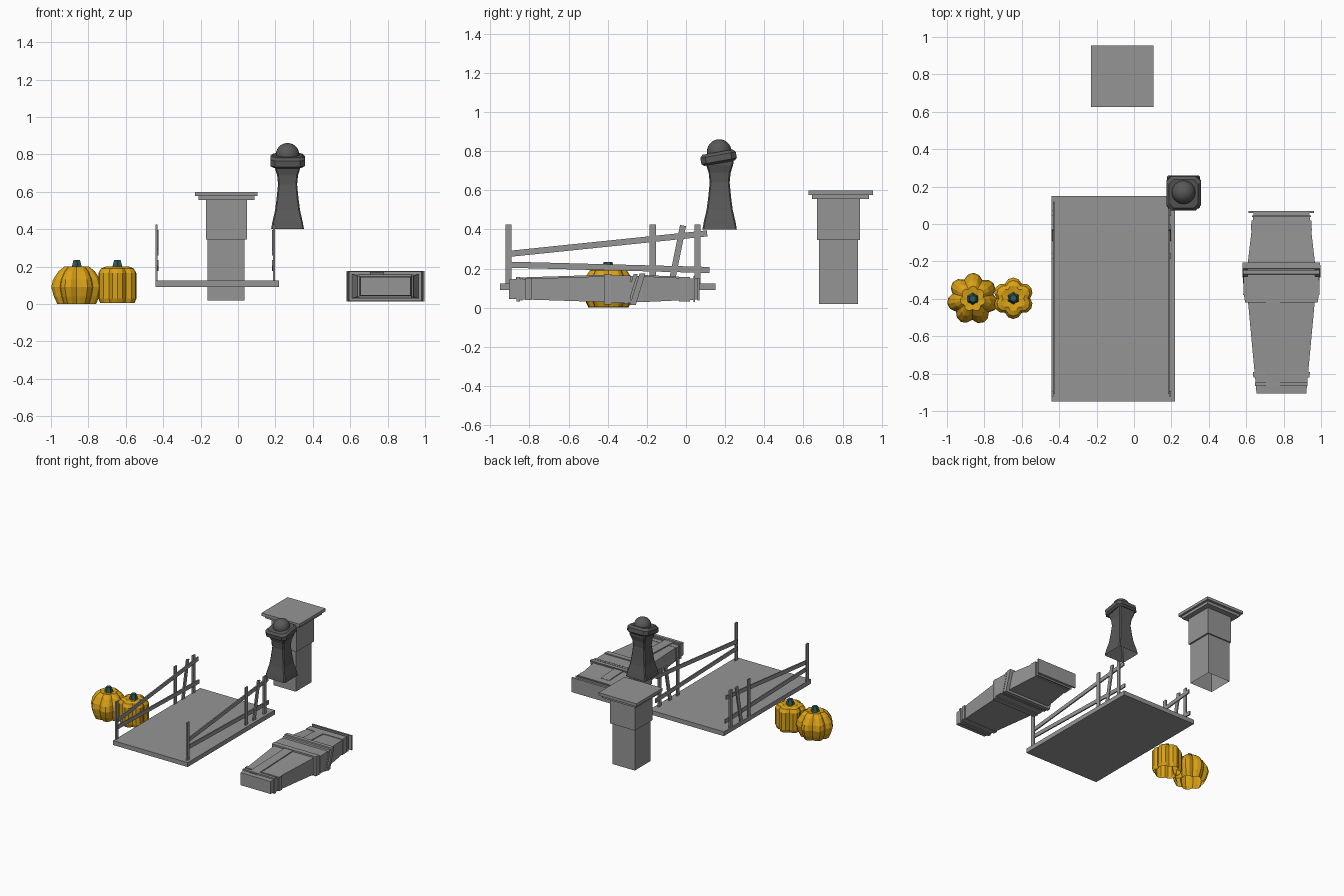
import bpy, bmesh
from math import sin, cos, pi, atan2, hypot, radians
from mathutils import Vector, Matrix

if "Cube" in bpy.data.objects:
    bpy.data.objects.remove(bpy.data.objects["Cube"], do_unlink=True)


def material(name, rgb):
    m = bpy.data.materials.new(name)
    m.use_nodes = True
    m.diffuse_color = (*rgb, 1)
    m.node_tree.nodes["Principled BSDF"].inputs["Base Color"].default_value = (*rgb, 1)
    return m


STONE = material("light grey", (0.3, 0.3, 0.3))
DARK = material("dark grey", (0.1, 0.1, 0.1))
ORANGE = material("pumpkin orange", (0.7, 0.36, 0.008))
TEAL = material("stem teal", (0.03, 0.1, 0.1))


def finish(name, bm, mat):
    bmesh.ops.recalc_face_normals(bm, faces=bm.faces[:])
    me = bpy.data.meshes.new(name)
    bm.to_mesh(me)
    bm.free()
    me.materials.append(mat)
    ob = bpy.data.objects.new(name, me)
    bpy.context.collection.objects.link(ob)
    return ob


def loft(name, rings, mat, start=True, end=True):
    """Bridge equal-sized rings of points, with optional end caps."""
    bm = bmesh.new()
    loops = [[bm.verts.new(p) for p in r] for r in rings]
    n = len(loops[0])
    for a, b in zip(loops, loops[1:]):
        for i in range(n):
            j = (i + 1) % n
            bm.faces.new((a[i], a[j], b[j], b[i]))
    if start:
        bm.faces.new(loops[0])
    if end:
        bm.faces.new(loops[-1])
    return finish(name, bm, mat)


def square(cx, cy, z, h, cut=0):
    """Horizontal square ring, with cut corners if asked."""
    k = h - cut
    pts = [(h, -k), (h, k), (k, h), (-k, h), (-h, k), (-h, -k), (-k, -h), (k, -h)]
    if not cut:
        pts = [(h, -h), (h, h), (-h, h), (-h, -h)]
    return [(cx + x, cy + y, z) for x, y in pts]


def box(name, x, y, z, mat, bottom=True):
    def ring(h):
        return [(x[0], y[0], h), (x[1], y[0], h), (x[1], y[1], h), (x[0], y[1], h)]
    return loft(name, [ring(z[0]), ring(z[1])], mat, start=bottom)


# Bridge deck
box("bridge_deck", (-0.44, 0.22), (-0.95, 0.15), (0.09, 0.125), STONE)


# Railings: flat boards standing in the side planes of the bridge
def board(name, x, a, b, w=0.031, t=0.01):
    d = (Vector(b) - Vector(a)).normalized() * w / 2
    px, pz = -d.y, d.x
    outline = [(a[0] + px, a[1] + pz), (b[0] + px, b[1] + pz),
               (b[0] - px, b[1] - pz), (a[0] - px, a[1] - pz)]
    loft(name, [[(x + s, y, z) for y, z in outline] for s in (-t / 2, t / 2)], STONE)


for side, x, out in (("right", -0.435, 1), ("left", 0.193, -1)):
    for k, y in enumerate((-0.908, -0.17, 0.059)):
        board(f"{side}_rail_post_{k}", x, (y, 0.12), (y, 0.425))
    board(f"{side}_leaning_post", x, (-0.075, 0.12), (-0.015, 0.42))
    board(f"{side}_upper_rail", x + 0.006 * out, (-0.908, 0.275), (0.108, 0.38))
    board(f"{side}_lower_rail", x + 0.006 * out, (-0.908, 0.22), (0.12, 0.193))

# Gate pillar, open underneath
box("pillar_shaft", (-0.163, 0.035), (0.68, 0.88), (0.02, 0.35), STONE, bottom=False)
box("pillar_upper_block", (-0.172, 0.048), (0.67, 0.89), (0.345, 0.56), STONE)
box("pillar_cap_lower", (-0.212, 0.088), (0.645, 0.935), (0.555, 0.578), STONE)
box("pillar_cap_upper", (-0.23, 0.105), (0.625, 0.955), (0.577, 0.60), STONE)

# Worn dark post: flared square shaft, tilted cap and ball
CX, CY = 0.265, 0.172
shaft = [(0.4, 0.088), (0.44, 0.081), (0.5, 0.067), (0.56, 0.059), (0.64, 0.051),
         (0.69, 0.056), (0.73, 0.069), (0.755, 0.072)]
loft("post_shaft", [square(CX, CY, z, h, 0.007) for z, h in shaft], DARK, start=False)
cap_rings = [(-0.03, 0.078), (-0.019, 0.092), (0.013, 0.092), (0.028, 0.078)]
cap = loft("post_cap", [square(0, 0, z, h, 0.026) for z, h in cap_rings], DARK)
cap.matrix_world = Matrix.Translation((CX, CY - 0.006, 0.768)) @ Matrix.Rotation(radians(10), 4, "X")
bm = bmesh.new()
bmesh.ops.create_uvsphere(bm, u_segments=24, v_segments=14, radius=0.063)
bmesh.ops.translate(bm, verts=bm.verts, vec=(CX, CY - 0.002, 0.798))
for f in bm.faces:
    f.smooth = True
finish("post_ball", bm, DARK)


# Pumpkins: lobed lofts with an open base and a tapered stem
def pumpkin(name, cx, cy, lobes, profile, turn):
    n = lobes * 4

    def ring(z, r):
        pts = []
        for i in range(n):
            a = turn + 2 * pi * i / n
            k = r * (0.81, 0.95, 1.0, 0.95)[i % 4]
            pts.append((cx + k * cos(a), cy + k * sin(a), z))
        return pts
    loft(name + "_body", [ring(z, r) for z, r in profile], ORANGE, start=False)

    def stem_ring(z, r):
        return [(cx + r * (1 if i % 2 else 0.8) * cos(pi * i / 6),
                 cy + r * (1 if i % 2 else 0.8) * sin(pi * i / 6), z) for i in range(12)]
    loft(name + "_stem", [stem_ring(z, r) for z, r in
                          ((0.185, 0.038), (0.202, 0.03), (0.235, 0.02))], TEAL)


pumpkin("large_pumpkin", -0.862, -0.4, 7,
        [(0, 0.106), (0.04, 0.125), (0.09, 0.139), (0.13, 0.13), (0.175, 0.1),
         (0.2, 0.068), (0.194, 0.03)], 0.2)
pumpkin("small_pumpkin", -0.645, -0.397, 6,
        [(0.005, 0.1), (0.03, 0.111), (0.165, 0.111), (0.19, 0.095),
         (0.2, 0.068), (0.194, 0.03)], 0)


# Coffin: tapered body lying along y, wrapped by bands
MX, MZ = 0.788, 0.095
LEAN = 0.0


def section(y, w, h, lean=0.0):
    return [(MX - w, y - lean, MZ - h), (MX + w, y - lean, MZ - h),
            (MX + w, y + lean, MZ + h), (MX - w, y + lean, MZ + h)]


def band(name, y0, y1, w0, w1, h, lean=0.0):
    loft(name, [section(y0, w0, h, lean), section(y1, w1, h, lean)], STONE)


body = [(-0.905, 0.133, 0.05), (-0.42, 0.178, 0.066), (-0.22, 0.181, 0.066), (0.065, 0.148, 0.053)]
loft("coffin_body", [section(*s) for s in body], STONE)
band("coffin_foot_band", -0.82, -0.79, 0.15, 0.153, 0.056)
band("coffin_foot_ridge", -0.866, -0.848, 0.14, 0.141, 0.062)
band("coffin_foot_rim", -0.845, -0.835, 0.137, 0.138, 0.058)
band("coffin_shoulder_band", -0.42, -0.38, 0.194, 0.2, 0.078)
band("coffin_middle_wrap", -0.38, -0.28, 0.204, 0.202, 0.07)
band("coffin_slanted_band_lower", -0.292, -0.272, 0.204, 0.204, 0.077, 0.025)
band("coffin_slanted_band_upper", -0.262, -0.232, 0.209, 0.207, 0.081, 0.025)
band("coffin_head_band", -0.035, 0.02, 0.163, 0.16, 0.062)
band("coffin_head_ridge", 0.038, 0.046, 0.158, 0.158, 0.066)
band("coffin_head_rim", 0.058, 0.07, 0.175, 0.175, 0.058)


# Raised planks along the lid, following its slope
def plank(name, x0, x1, ya, yb, za, zb):
    t = 0.007
    loft(name, [[(x, ya, za - t), (x, yb, zb - t), (x, yb, zb + t), (x, ya, za + t)]
                for x in (x0, x1)], STONE)


plank("coffin_lid_plank_foot", 0.705, 0.78, -0.87, -0.4, 0.147, 0.162)
plank("coffin_lid_plank_head", 0.705, 0.78, -0.24, -0.035, 0.161, 0.152)
